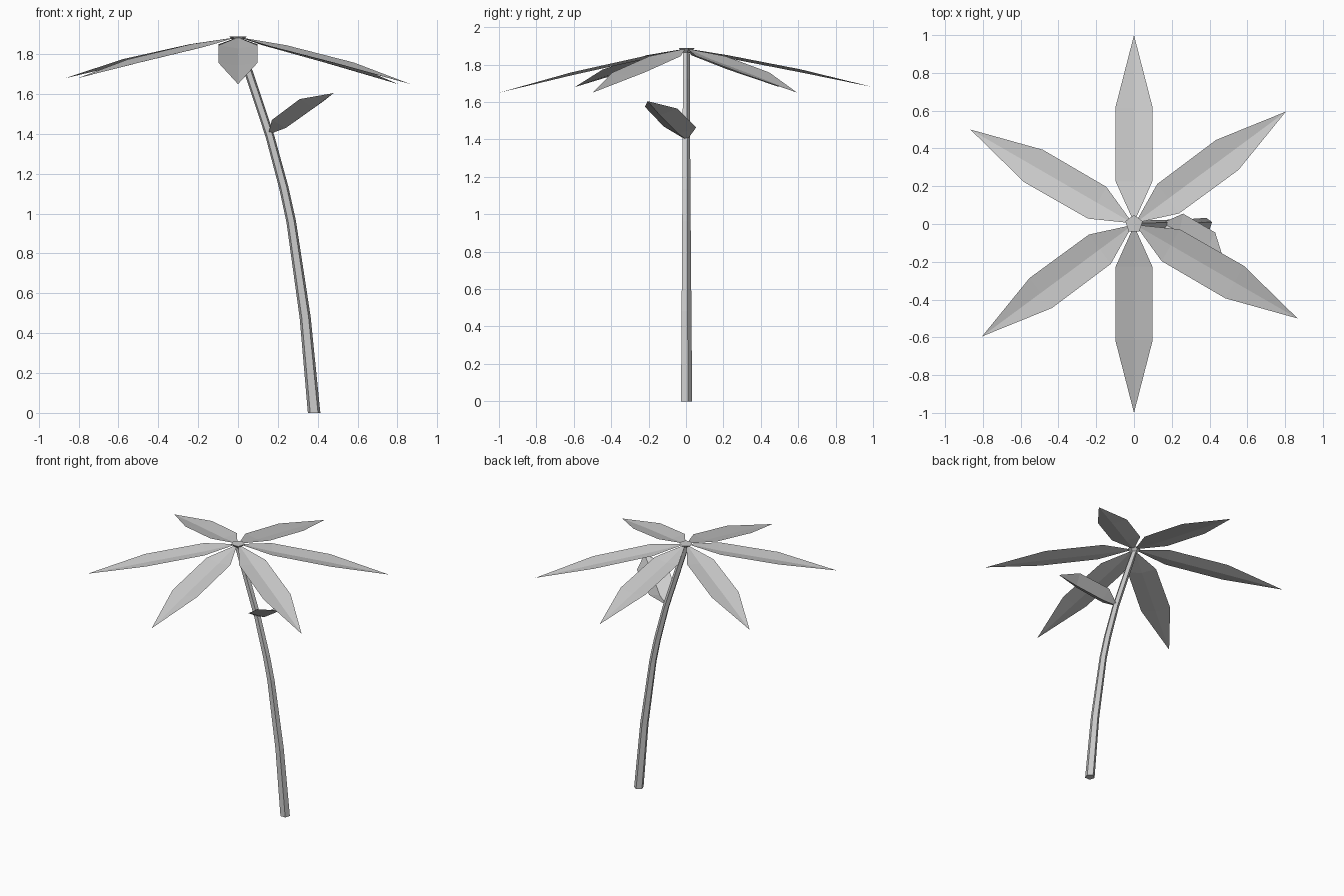
import bpy, math
from mathutils import Vector, Matrix

old = bpy.data.objects.get("Cube")
if old:
    bpy.data.objects.remove(old)

grey = bpy.data.materials.new("light_grey")
grey.use_nodes = True
colour = (0.6, 0.6, 0.6, 1)
grey.diffuse_color = colour
grey.node_tree.nodes["Principled BSDF"].inputs["Base Color"].default_value = colour


def make(name, verts, faces):
    mesh = bpy.data.meshes.new(name)
    mesh.from_pydata(verts, [], faces)
    mesh.materials.append(grey)
    obj = bpy.data.objects.new(name, mesh)
    bpy.context.collection.objects.link(obj)
    return obj


def blade(name, rows, tip):
    """Folded leaf: rows of (edge, midrib, edge) closed by a tip."""
    verts = [p for row in rows for p in row] + [tip]
    faces = []
    for i in range(len(rows) - 1):
        a = 3 * i
        faces += [(a, a + 1, a + 4, a + 3), (a + 1, a + 2, a + 5, a + 4)]
    a, end = 3 * (len(rows) - 1), len(verts) - 1
    faces += [(a, a + 1, end), (a + 1, a + 2, end)]
    return make(name, verts, faces)


# Curved five-sided trunk, flaring into the crown: x, z, radius
SIDES = 5
path = [(0.382, 0, 0.033), (0.337, 0.48, 0.029), (0.267, 0.96, 0.025),
        (0.23, 1.13, 0.024), (0.16, 1.39, 0.022), (0.05, 1.72, 0.021),
        (0, 1.865, 0.02), (0, 1.89, 0.048)]
verts, faces = [], []
for i, (x, z, r) in enumerate(path):
    below, above = path[max(i - 1, 0)], path[min(i + 1, len(path) - 1)]
    lean = (above[0] - below[0]) / (above[1] - below[1])
    if i in (0, len(path) - 2, len(path) - 1):
        lean = 0
    for k in range(SIDES):
        a = math.pi / 2 + math.tau * k / SIDES
        dx = r * math.cos(a)
        verts.append((x + dx, r * math.sin(a), z - dx * lean))
    if i:
        lo, hi = (i - 1) * SIDES, i * SIDES
        for k in range(SIDES):
            n = (k + 1) % SIDES
            faces.append((lo + k, lo + n, hi + n, hi + k))
faces.append(tuple(reversed(range(SIDES))))
faces.append(tuple(range(len(verts) - SIDES, len(verts))))
make("trunk", verts, faces)

# Six drooping crown leaves: reach, half width, share of droop, fold depth
profile = [(0.035, 0.012, 0.02, 0.0), (0.225, 0.097, 0.17, 0.016),
           (0.615, 0.099, 0.54, 0.016)]
for n, (angle, droop) in enumerate([(36.5, 0.235), (90, 0.205), (150, 0.205),
                                    (216.5, 0.205), (270, 0.235), (330, 0.235)]):
    turn = Matrix.Rotation(math.radians(angle), 3, 'Z')
    rows = []
    for reach, half, share, fold in profile:
        z = 1.885 - droop * share
        rows.append([turn @ Vector(p) for p in
                     ((reach, -half, z), (reach, 0, z - fold), (reach, half, z))])
    blade(f"crown_leaf_{n + 1}", rows, turn @ Vector((1, 0, 1.885 - droop)))

# Small upturned leaf on the side of the trunk
blade("side_leaf",
      [[(0.155, -0.02, 1.41), (0.16, 0, 1.4), (0.17, 0.015, 1.41)],
       [(0.17, -0.12, 1.47), (0.24, -0.04, 1.43), (0.26, 0.055, 1.465)],
       [(0.31, -0.22, 1.575), (0.38, -0.14, 1.53), (0.43, -0.045, 1.565)]],
      (0.48, -0.205, 1.605))
